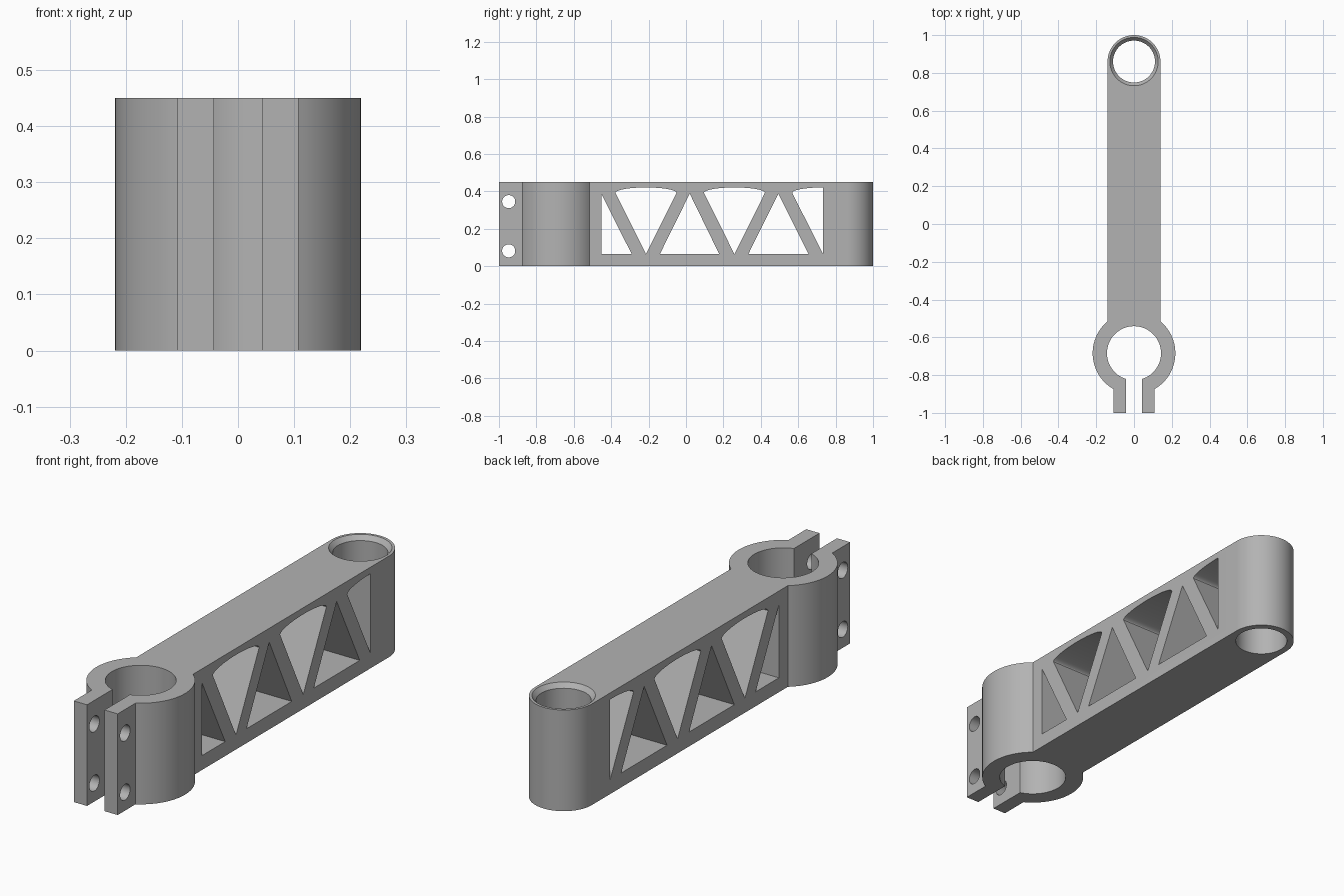
import bpy, bmesh, math

if "Cube" in bpy.data.objects:
    bpy.data.objects.remove(bpy.data.objects["Cube"])

H = 0.45                      # part height
CY, CR, CB = -0.684, 0.219, 0.143   # split clamp: centre y, outer and bore radius
EY, ER, EB = 0.86, 0.14, 0.111      # far eye: centre y, outer and bore radius
SLOT, TAB = 0.043, 0.108      # inner and outer x of the clamp tabs

grey = bpy.data.materials.new("light grey")
grey.diffuse_color = (0.45, 0.45, 0.45, 1)
grey.use_nodes = True
grey.node_tree.nodes["Principled BSDF"].inputs["Base Color"].default_value = grey.diffuse_color


def arc(cx, cy, rx, ry, a0, a1, n):
    return [(cx + rx * math.cos(a0 + (a1 - a0) * i / n),
             cy + ry * math.sin(a0 + (a1 - a0) * i / n)) for i in range(n + 1)]


def prism(bm, pts, place, a, b):
    """Extrude a 2D outline between a and b; place maps (u, v, depth) to 3D."""
    lo = [bm.verts.new(place(u, v, a)) for u, v in pts]
    hi = [bm.verts.new(place(u, v, b)) for u, v in pts]
    n = len(pts)
    bm.faces.new(lo)
    bm.faces.new(hi[::-1])
    for i in range(n):
        j = (i + 1) % n
        bm.faces.new((lo[i], hi[i], hi[j], lo[j]))


def finish(bm, name):
    bmesh.ops.recalc_face_normals(bm, faces=bm.faces)
    me = bpy.data.meshes.new(name)
    bm.to_mesh(me)
    bm.free()
    me.materials.append(grey)
    ob = bpy.data.objects.new(name, me)
    bpy.context.collection.objects.link(ob)
    return ob


def up(u, v, d):
    return (u, v, d)


def across(u, v, d):
    return (d, u, v)


# Arm outline: round eye, bar, clamp ring and two tabs
half_pi = math.pi / 2
bar_a = math.acos(ER / CR)              # where the bar meets the ring
tab_a = -math.acos(TAB / CR)            # where a tab meets the ring
slot_a = -math.acos(SLOT / CB)          # where the slot opens the bore
right = arc(0, CY, CB, CB, half_pi, slot_a, 40)[1:]
right += [(SLOT, -1), (TAB, -1)]
right += arc(0, CY, CR, CR, tab_a, bar_a, 32)
right += arc(0, EY, ER, ER, 0, half_pi, 24)[:-1]
left = [(-x, y) for x, y in reversed(right)]
bm = bmesh.new()
prism(bm, right + [(0, EY + ER)] + left + [(0, CY + CB)], up, 0, H)
arm = finish(bm, "clamp_arm")

# Cutters: truss windows, bolt holes and the chamfered eye bore
bm = bmesh.new()
LOW, APEX, TOP, RISE = 0.064, 0.388, 0.392, 0.029
windows = [
    [(-0.453, LOW), (-0.29, LOW), (-0.453, APEX)],
    [(-0.14, LOW), (0.178, LOW), (0.02, APEX)],
    [(0.333, LOW), (0.656, LOW), (0.494, APEX)],
]
for c in (-0.214, 0.259):
    windows.append([(c, LOW)] + arc(c, TOP, 0.163, RISE, 0, math.pi, 24))
windows.append([(0.733, LOW)] + arc(0.733, TOP, 0.165, RISE, half_pi, math.pi, 14))
for w in windows:
    prism(bm, w, across, -0.3, 0.3)
for z in (0.082, 0.345):
    prism(bm, arc(-0.948, z, 0.035, 0.035, 0, 2 * math.pi, 32)[:-1], across, -0.3, 0.3)

# Eye bore as a turned profile (radius, height)
N = 64
rings = []
for r, z in ((EB, -0.1), (EB, H - 0.02), (0.128, H), (0.128, H + 0.1)):
    rings.append([bm.verts.new((x, y, z))
                  for x, y in arc(0, EY, r, r, 0, 2 * math.pi, N)[:-1]])
bm.faces.new(rings[0])
bm.faces.new(rings[-1])
for lo, hi in zip(rings, rings[1:]):
    for i in range(N):
        j = (i + 1) % N
        bm.faces.new((lo[i], lo[j], hi[j], hi[i]))
cutter = finish(bm, "opening_cutter")
cutter.hide_render = True

# Cut the openings, then shade
mod = arm.modifiers.new("openings", 'BOOLEAN')
mod.operation = 'DIFFERENCE'
mod.solver = 'EXACT'
mod.object = cutter
bpy.context.view_layer.objects.active = arm
arm.select_set(True)
bpy.ops.object.modifier_apply(modifier=mod.name)
bpy.data.objects.remove(cutter)
bpy.ops.object.shade_smooth_by_angle(angle=math.radians(25))
